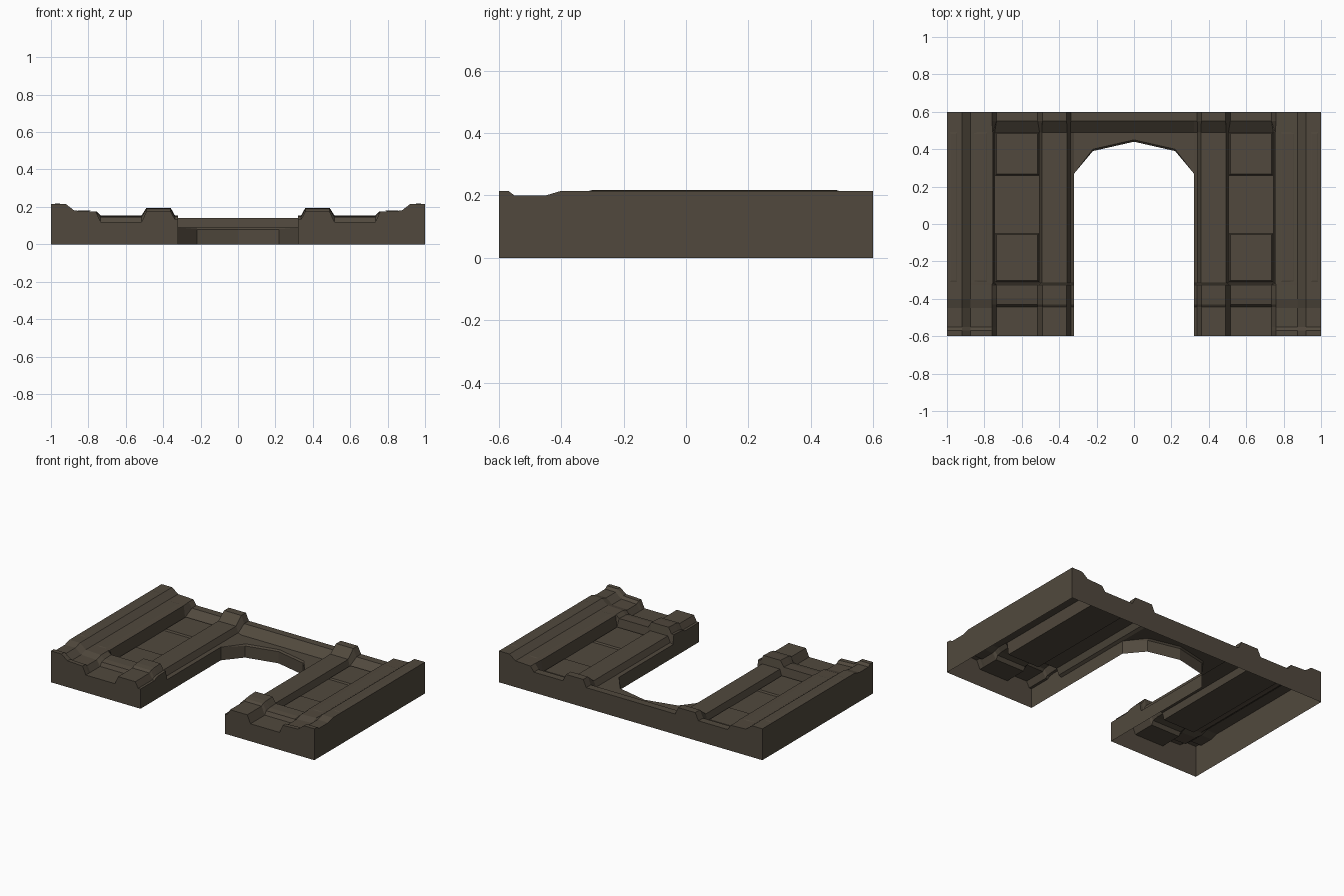
import bpy, bmesh

if "Cube" in bpy.data.objects:
    bpy.data.objects.remove(bpy.data.objects["Cube"])

mat = bpy.data.materials.new("dark_stone")
mat.diffuse_color = (0.082, 0.066, 0.047, 1)
mat.use_nodes = True
mat.node_tree.nodes["Principled BSDF"].inputs["Base Color"].default_value = mat.diffuse_color


def finish(bm, name):
    """Weld, orient, mirror over x = 0."""
    bmesh.ops.remove_doubles(bm, verts=bm.verts, dist=0.0004)
    bmesh.ops.dissolve_limit(bm, angle_limit=0.01, verts=bm.verts, edges=bm.edges)
    bmesh.ops.recalc_face_normals(bm, faces=bm.faces)
    me = bpy.data.meshes.new(name)
    bm.to_mesh(me)
    bm.free()
    me.materials.append(mat)
    ob = bpy.data.objects.new(name, me)
    bpy.context.collection.objects.link(ob)
    m = ob.modifiers.new("mirror", 'MIRROR')
    m.use_clip = True
    return ob


def height(profile, y):
    """Piecewise linear height along y."""
    for (y0, z0), (y1, z1) in zip(profile, profile[1:]):
        if y <= y1 + 1e-6:
            return z0 + (z1 - z0) * max(0, y - y0) / (y1 - y0)
    return profile[-1][1]


def loft(bm, rows):
    """Quads between successive rows of points."""
    vs = [[bm.verts.new(p) for p in r] for r in rows]
    for a, b in zip(vs, vs[1:]):
        for i in range(len(a) - 1):
            bm.faces.new((a[i], a[i + 1], b[i + 1], b[i]))


# Relief height profiles running along y
def side(z):
    return [(-.6, z), (-.57, z), (-.55, z - .015), (-.45, z - .015), (-.4, z), (.6, z)]


def block(front, step, top, mid, back):
    """Stepped base block, low shaft, then a raised band at the head."""
    return [(-.6, front), (-.445, front), (-.43, step), (-.395, top - .003), (-.325, top),
            (-.315, mid), (.49, mid), (.55, back), (.6, back)]


panel = block(.12, .145, .155, .095, .14)
pillar = block(.175, .187, .195, .14, .19)
lip = block(.135, .147, .155, .1, .14)
edge = block(.135, .147, .155, .09, .14)
# Columns: x at base and head, x along the shaft, profile
columns = [(1, 1, side(.215)), (.92, .92, side(.215)), (.875, .875, side(.18)),
           (.76, .755, side(.175)), (.735, .745, panel), (.515, .505, panel),
           (.49, .493, pillar), (.36, .358, pillar), (.338, .34, lip), (.32, .32, edge)]
ys = sorted({y for _, _, p in columns for y, _ in p} | {.27})

# Jamb: side strip, recessed panel and pillar, with outer walls, open below
bm = bmesh.new()
grid = [[(xm if -.32 < y < .5 else x, y, height(p, y)) for y in ys] for x, xm, p in columns]
loft(bm, grid)
for line in (grid[0], [r[0] for r in grid], [r[-1] for r in grid],
             [p for p in grid[-1] if p[1] <= .271]):
    loft(bm, [line, [(x, y, 0) for x, y, z in line]])

# Arch head: reveal, chamfered lip, spandrel, raised top band and back wall
rows = []
for x, y, c in ((.32, .27, 0), (.22, .39, .01), (0, .44, .01)):
    rows.append([(x, y, 0), (x, y, .09 - c), (x, y + c, .09), (x, .49, .09),
                 (x, .55, .14), (x, .6, .14), (x, .6, 0)])
loft(bm, rows)
bmesh.ops.dissolve_degenerate(bm, edges=bm.edges, dist=0.0004)
finish(bm, "arch_wall")

# Thin raised plates on the strips and panels
bm = bmesh.new()
for x0, x1, y0, y1, z, h in ((.945, .985, -.31, .49, .215, .002),
                             (.785, .86, -.31, .49, .178, .002),
                             (.508, .742, .26, .49, .095, .01),
                             (.508, .742, -.31, -.05, .095, .01)):
    rim = [(x0, y0), (x1, y0), (x1, y1), (x0, y1), (x0, y0)]
    cx, cy, t = (x0 + x1) / 2, (y0 + y1) / 2, .007
    top = [(x + (t if x < cx else -t), y + (t if y < cy else -t), z + h) for x, y in rim]
    loft(bm, [[(x, y, z) for x, y in rim], top])
    bm.faces.new([bm.verts.new(p) for p in top[:4]])
finish(bm, "raised_plates")
